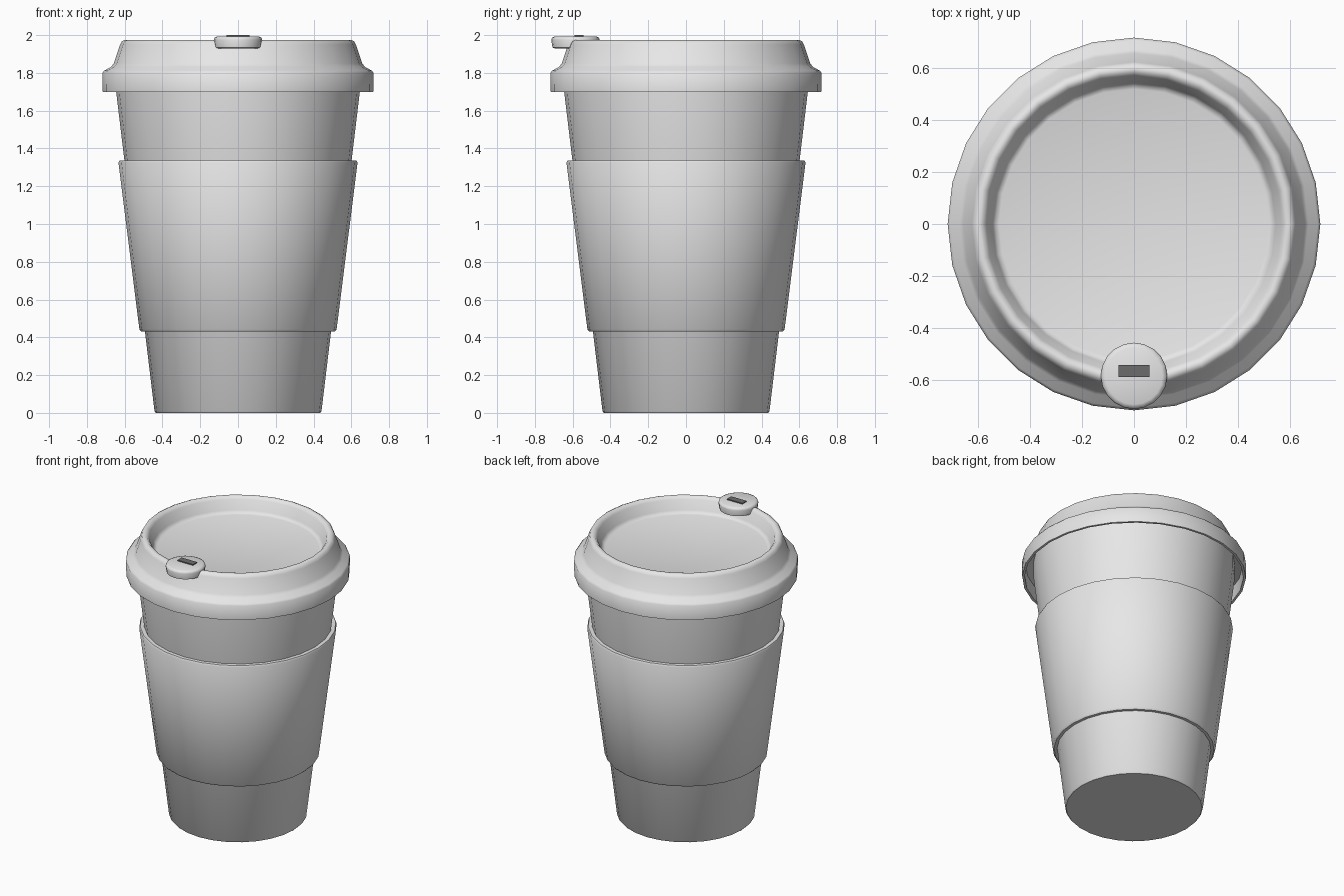
import bpy, bmesh, math

cube = bpy.data.objects.get("Cube")
if cube:
    bpy.data.objects.remove(cube)


def material(name, value):
    m = bpy.data.materials.new(name)
    m.use_nodes = True
    colour = (value, value, value, 1)
    m.diffuse_color = colour
    m.node_tree.nodes["Principled BSDF"].inputs["Base Color"].default_value = colour
    return m


grey = material("plain grey", 0.8)
dark = material("dark grey", 0.15)


def finish(name, bm, mat, location=(0, 0, 0), angle=40):
    bmesh.ops.recalc_face_normals(bm, faces=bm.faces)
    mesh = bpy.data.meshes.new(name)
    bm.to_mesh(mesh)
    bm.free()
    mesh.materials.append(mat)
    obj = bpy.data.objects.new(name, mesh)
    obj.location = location
    bpy.context.collection.objects.link(obj)
    bpy.ops.object.select_all(action='DESELECT')
    bpy.context.view_layer.objects.active = obj
    obj.select_set(True)
    bpy.ops.object.shade_smooth_by_angle(angle=math.radians(angle))
    return obj


def lathe(name, profile, mat, sides=28, closed=False, location=(0, 0, 0), angle=40):
    """Spin (radius, z) points; open profiles are capped flat at both ends."""
    bm = bmesh.new()
    rings = [[bm.verts.new((r * math.cos(math.tau * i / sides),
                            r * math.sin(math.tau * i / sides), z))
              for i in range(sides)] for r, z in profile]
    pairs = list(zip(rings, rings[1:]))
    if closed:
        pairs.append((rings[-1], rings[0]))
    else:
        bm.faces.new(rings[0])
        bm.faces.new(rings[-1])
    for a, b in pairs:
        for i in range(sides):
            j = (i + 1) % sides
            bm.faces.new((a[i], a[j], b[j], b[i]))
    return finish(name, bm, mat, location, angle)


# Tapered cup body
lathe("cup", [(0.435, 0), (0.442, 0.008), (0.645, 1.7), (0.645, 1.8)], grey)

# Sleeve wrapped around the cup
lathe("sleeve", [(0.49, 0.43), (0.512, 0.43), (0.522, 0.442), (0.633, 1.325),
                 (0.627, 1.337), (0.598, 1.337)], grey, closed=True)

# Lid: hollow skirt, shoulder, rounded rim and sunken top
lathe("lid", [(0.64, 1.8), (0.695, 1.79), (0.7, 1.7), (0.716, 1.7), (0.718, 1.8),
              (0.708, 1.812), (0.672, 1.832), (0.658, 1.85), (0.624, 1.95),
              (0.615, 1.967), (0.6, 1.974), (0.585, 1.972), (0.57, 1.955),
              (0.545, 1.89), (0.535, 1.875), (0.52, 1.87)], grey, angle=50)

# Round mouthpiece button on the front of the rim
button = (0, -0.585, 0)
lathe("mouthpiece", [(0.11, 1.93), (0.122, 1.934), (0.128, 1.975), (0.124, 1.987),
                     (0.11, 1.993)], grey, sides=20, location=button, angle=50)

# Thin drinking slot plate
bm = bmesh.new()
bmesh.ops.create_cube(bm, size=1)
bmesh.ops.scale(bm, vec=(0.12, 0.046, 0.009), verts=bm.verts)
finish("drinking_slot", bm, dark, (0, -0.566, 1.9955))
